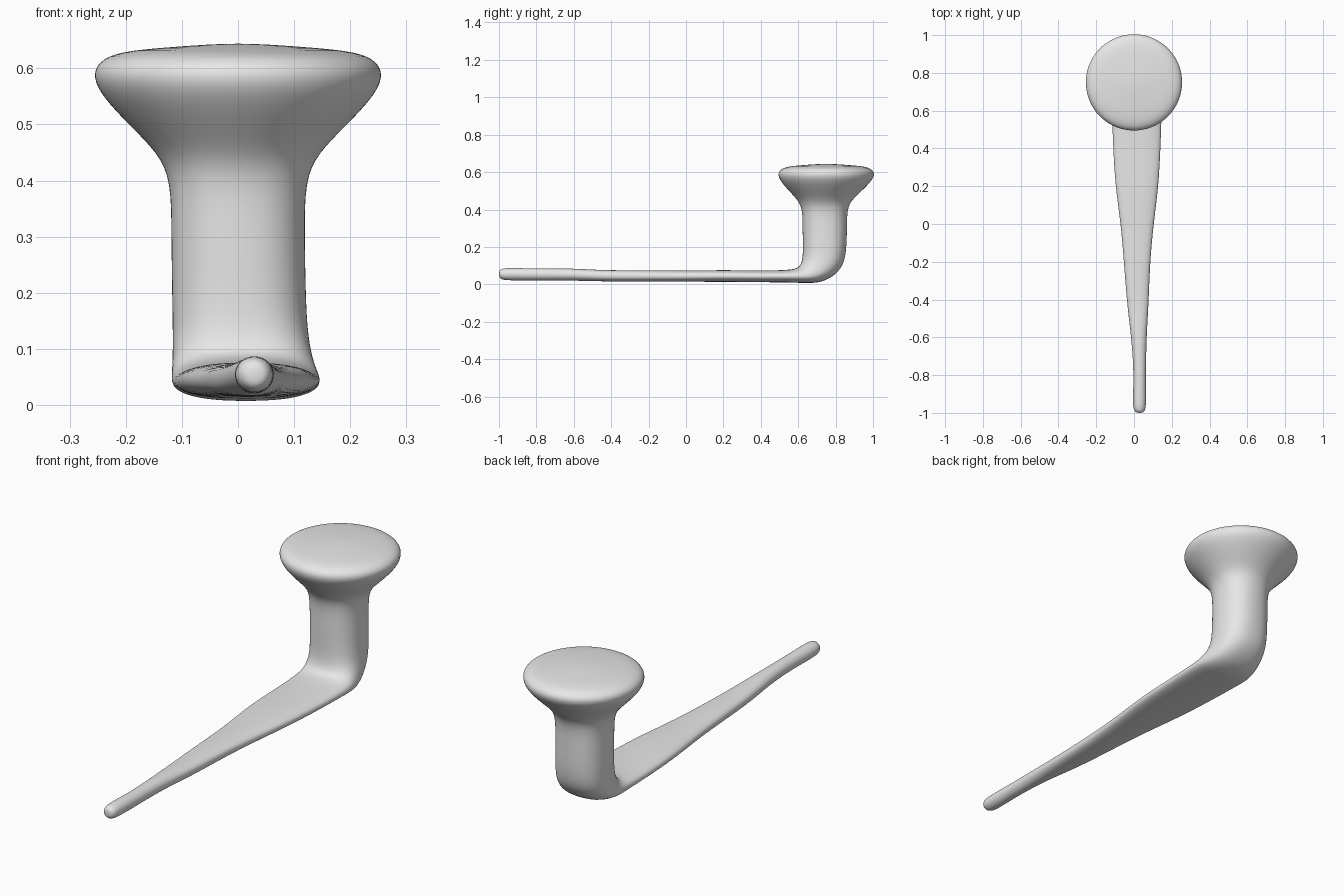
import bpy
import bmesh
from math import cos, sin, tau, copysign

cube = bpy.data.objects.get("Cube")
if cube:
    bpy.data.objects.remove(cube, do_unlink=True)

SIDES = 24
bm = bmesh.new()
rings = []


def ring(inner, outer, left, right, power=2.0):
    """Rounded section spanning two (y, z) points and two x limits."""
    cx, hx = (left + right) / 2, (right - left) / 2
    verts = []
    for i in range(SIDES):
        a = tau * i / SIDES
        c = copysign(abs(cos(a)) ** (2 / power), cos(a))
        s = copysign(abs(sin(a)) ** (2 / power), sin(a))
        y, z = (p + (q - p) * (1 + s) / 2 for p, q in zip(inner, outer))
        verts.append(bm.verts.new((cx + hx * c, y, z)))
    rings.append(verts)


# Tapered spike from the rounded tip: y, left x, right x, bottom z, top z
spike = [
    (-1.0, .015, .045, .04, .07),
    (-.99, .002, .058, .027, .082),
    (-.96, -.009, .065, .02, .089),
    (-.8, 0, .063, .021, .084),
    (-.6, -.014, .066, .02, .086),
    (-.44, -.036, .077, .015, .074),
    (-.2, -.054, .085, .014, .076),
    (0, -.07, .104, .014, .073),
    (.2, -.1, .131, .013, .077),
    (.4, -.111, .141, .011, .073),
]
for y, left, right, low, high in spike:
    ring((y, high), (y, low), left, right, 2.0 if y < -.5 else 2.5)

# Elbow: inner y and z, outer y and z, left x, right x
elbow = [
    (.55, .076, .58, .01, -.117, .147),
    (.6, .087, .69, .003, -.12, .147),
    (.615, .11, .77, .027, -.118, .137),
    (.622, .14, .835, .085, -.117, .127),
    (.625, .19, .858, .16, -.118, .122),
]
for iy, iz, oy, oz, left, right in elbow:
    ring((iy, iz), (oy, oz), left, right, 2.4)

# Upright stem flaring into the domed head: z, radius, centre y
head = [
    (.3, .12, .742), (.4, .12, .742), (.45, .145, .742), (.5, .197, .745),
    (.55, .245, .748), (.585, .262, .75), (.612, .252, .75),
    (.63, .215, .75), (.638, .12, .75), (.644, .03, .75),
]
for z, r, y in head:
    ring((y - r, z), (y + r, z), -r, r, 2.3 if z < .42 else 2.0)

# Skin the sections and close both ends
for a, b in zip(rings, rings[1:]):
    for i in range(SIDES):
        j = (i + 1) % SIDES
        bm.faces.new((a[i], a[j], b[j], b[i]))
bm.faces.new(rings[0])
bm.faces.new(rings[-1])
bmesh.ops.recalc_face_normals(bm, faces=bm.faces)
for f in bm.faces:
    f.smooth = True

mesh = bpy.data.meshes.new("bent_spike")
bm.to_mesh(mesh)
bm.free()
spike_object = bpy.data.objects.new("bent_spike", mesh)
bpy.context.collection.objects.link(spike_object)

# Worn, softened surface
smooth = spike_object.modifiers.new("soften", 'SUBSURF')
smooth.levels = smooth.render_levels = 2

# Plain grey finish
grey = bpy.data.materials.new("plain_grey")
grey.use_nodes = True
colour = (.8, .8, .8, 1)
grey.diffuse_color = colour
grey.node_tree.nodes["Principled BSDF"].inputs["Base Color"].default_value = colour
mesh.materials.append(grey)
